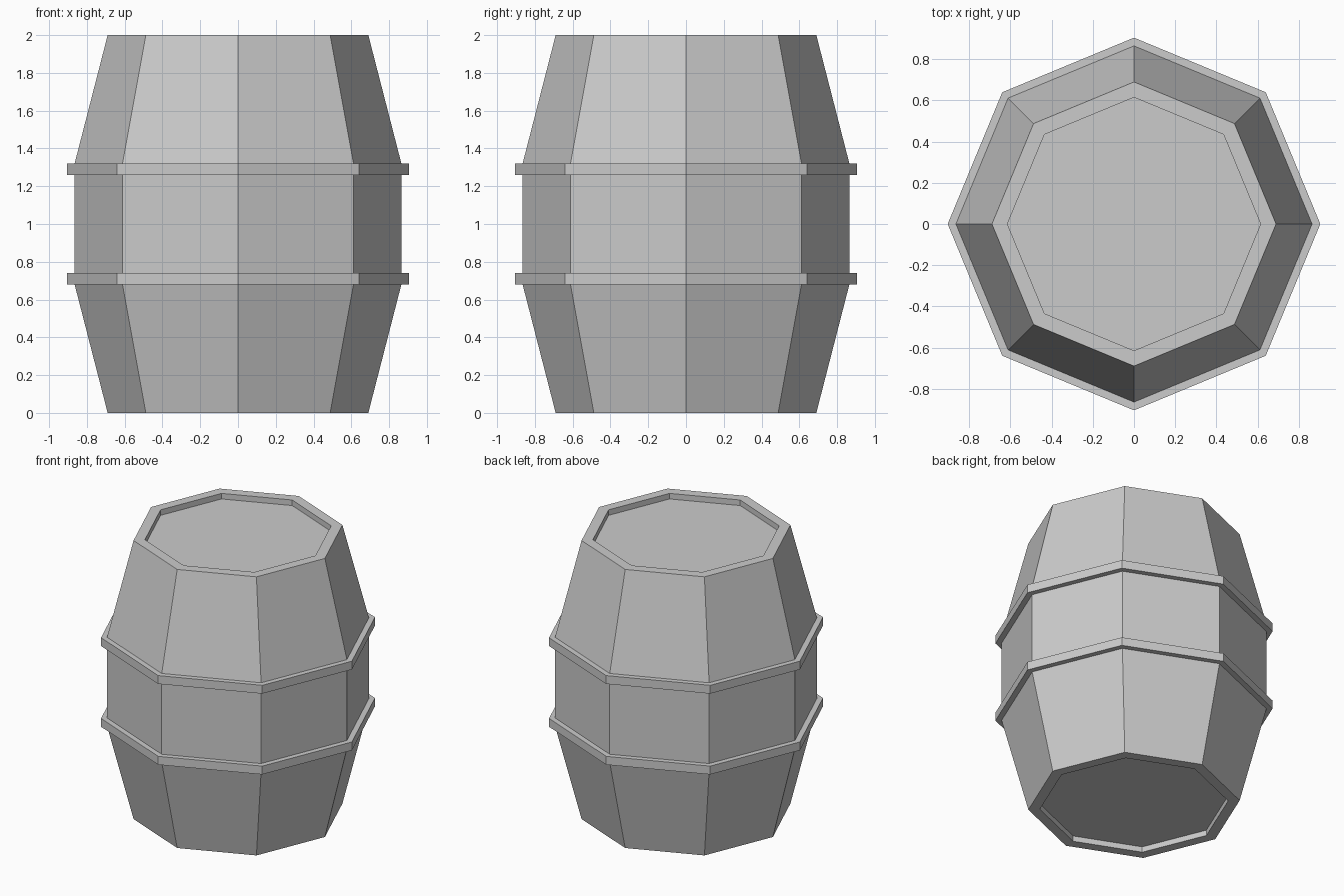
import bpy, bmesh
from math import cos, sin, tau

if "Cube" in bpy.data.objects:
    bpy.data.objects.remove(bpy.data.objects["Cube"])

SIDES = 8


def lathe(name, profile, closed=False):
    """Turn an (r, z) profile into an eight-sided solid; open profiles get flat caps."""
    bm = bmesh.new()
    rings = [[bm.verts.new((r * cos(tau * i / SIDES), r * sin(tau * i / SIDES), z))
              for i in range(SIDES)] for r, z in profile]
    pairs = list(zip(rings, rings[1:]))
    if closed:
        pairs.append((rings[-1], rings[0]))
    else:
        bm.faces.new(rings[0])
        bm.faces.new(rings[-1])
    for a, b in pairs:
        for i in range(SIDES):
            j = (i + 1) % SIDES
            bm.faces.new((a[i], a[j], b[j], b[i]))
    bmesh.ops.recalc_face_normals(bm, faces=bm.faces)
    mesh = bpy.data.meshes.new(name)
    bm.to_mesh(mesh)
    bm.free()
    obj = bpy.data.objects.new(name, mesh)
    bpy.context.collection.objects.link(obj)
    return obj


# Barrel body: recessed head, rim, tapered staves, straight belly, mirrored in height
lower = [(0.615, 0.04), (0.615, 0.0), (0.69, 0.0), (0.865, 0.68)]
upper = [(r, 2.0 - z) for r, z in reversed(lower)]
lathe("barrel_body", lower + upper)

# Hoops at either end of the belly
for name, z in (("lower_hoop", 0.68), ("upper_hoop", 1.26)):
    lathe(name, [(0.86, z), (0.905, z), (0.905, z + 0.06), (0.86, z + 0.06)], closed=True)
